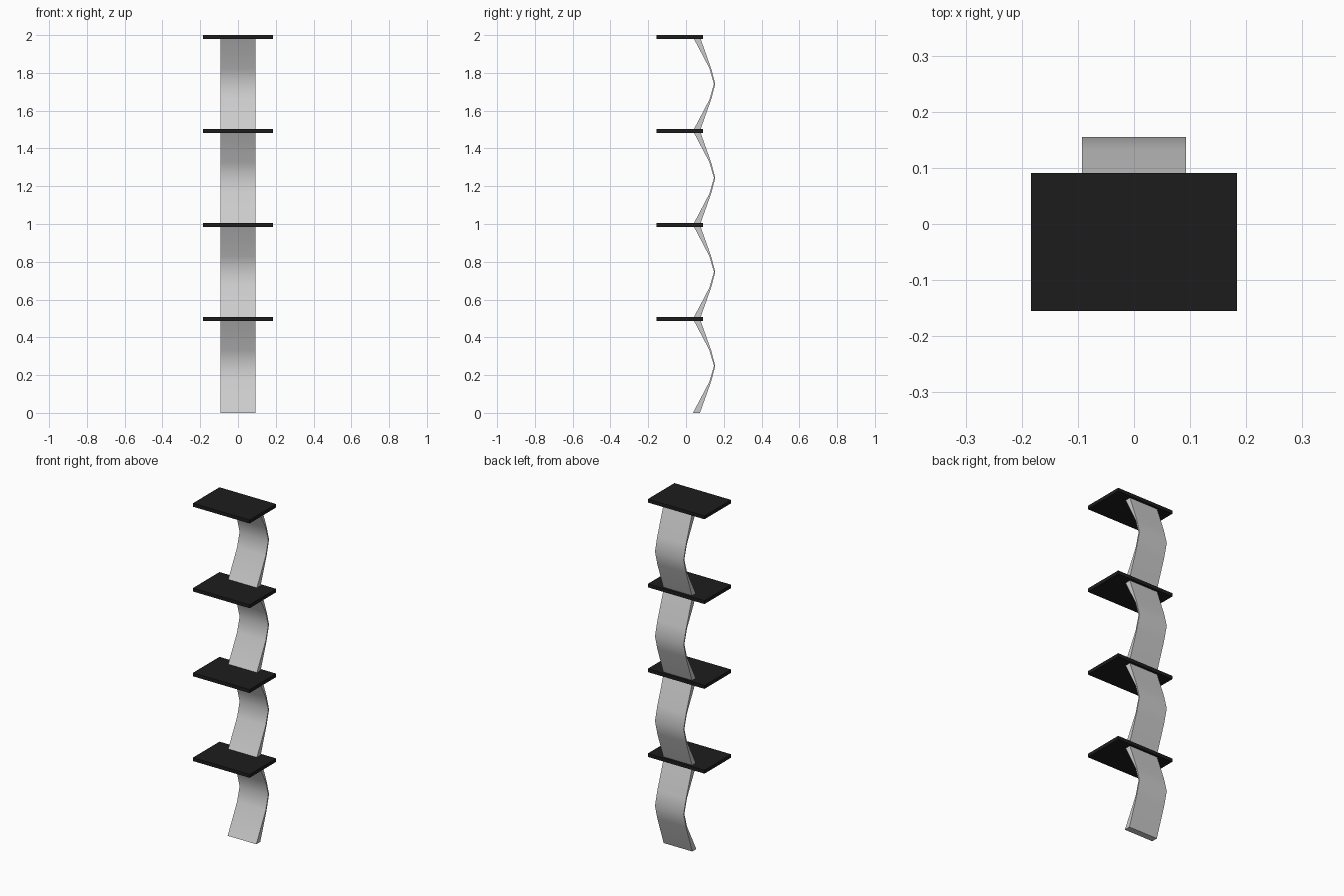
import bpy, bmesh

if "Cube" in bpy.data.objects:
    bpy.data.objects.remove(bpy.data.objects["Cube"])

PITCH = 0.4975   # height of one wave / shelf spacing
LEVELS = 4

black = bpy.data.materials.new("black")
black.diffuse_color = (0.012, 0.012, 0.012, 1)
black.use_nodes = True
black.node_tree.nodes["Principled BSDF"].inputs["Base Color"].default_value = black.diffuse_color


def finish(bm, name):
    bmesh.ops.recalc_face_normals(bm, faces=bm.faces)
    me = bpy.data.meshes.new(name)
    bm.to_mesh(me)
    bm.free()
    ob = bpy.data.objects.new(name, me)
    bpy.context.collection.objects.link(ob)
    return ob


def box(name, x, y0, y1, z0, z1):
    bm = bmesh.new()
    bmesh.ops.create_cube(bm, size=1)
    for v in bm.verts:
        v.co = (v.co.x * 2 * x, y1 if v.co.y > 0 else y0, z1 if v.co.z > 0 else z0)
    return finish(bm, name)


# one bow of the back panel: (height fraction, inner y, outer y)
bow = [(0, 0.037, 0.074), (1 / 3, 0.124, 0.133), (0.5, 0.148, 0.155),
       (2 / 3, 0.124, 0.133), (1, 0.037, 0.074)]


def panel(name, base):
    bm = bmesh.new()
    half = 0.093
    rings = []
    for t, yi, yo in bow:
        z = base + t * PITCH
        rings.append([bm.verts.new(c) for c in
                      ((-half, yi, z), (half, yi, z), (half, yo, z), (-half, yo, z))])
    for a, b in zip(rings, rings[1:]):
        for i in range(4):
            j = (i + 1) % 4
            bm.faces.new((a[i], a[j], b[j], b[i]))
    bm.faces.new(rings[0])
    bm.faces.new(rings[-1])
    ob = finish(bm, name)
    bpy.ops.object.select_all(action='DESELECT')
    ob.select_set(True)
    bpy.context.view_layer.objects.active = ob
    bpy.ops.object.shade_smooth_by_angle(angle=0.6)


# stack of bowed panels, each topped by a shelf
for k in range(LEVELS):
    panel(f"curved_back_{k + 1}", k * PITCH)
    z = (k + 1) * PITCH
    shelf = box(f"shelf_{k + 1}", 0.184, -0.155, 0.091, z - 0.01, z + 0.01)
    shelf.data.materials.append(black)
